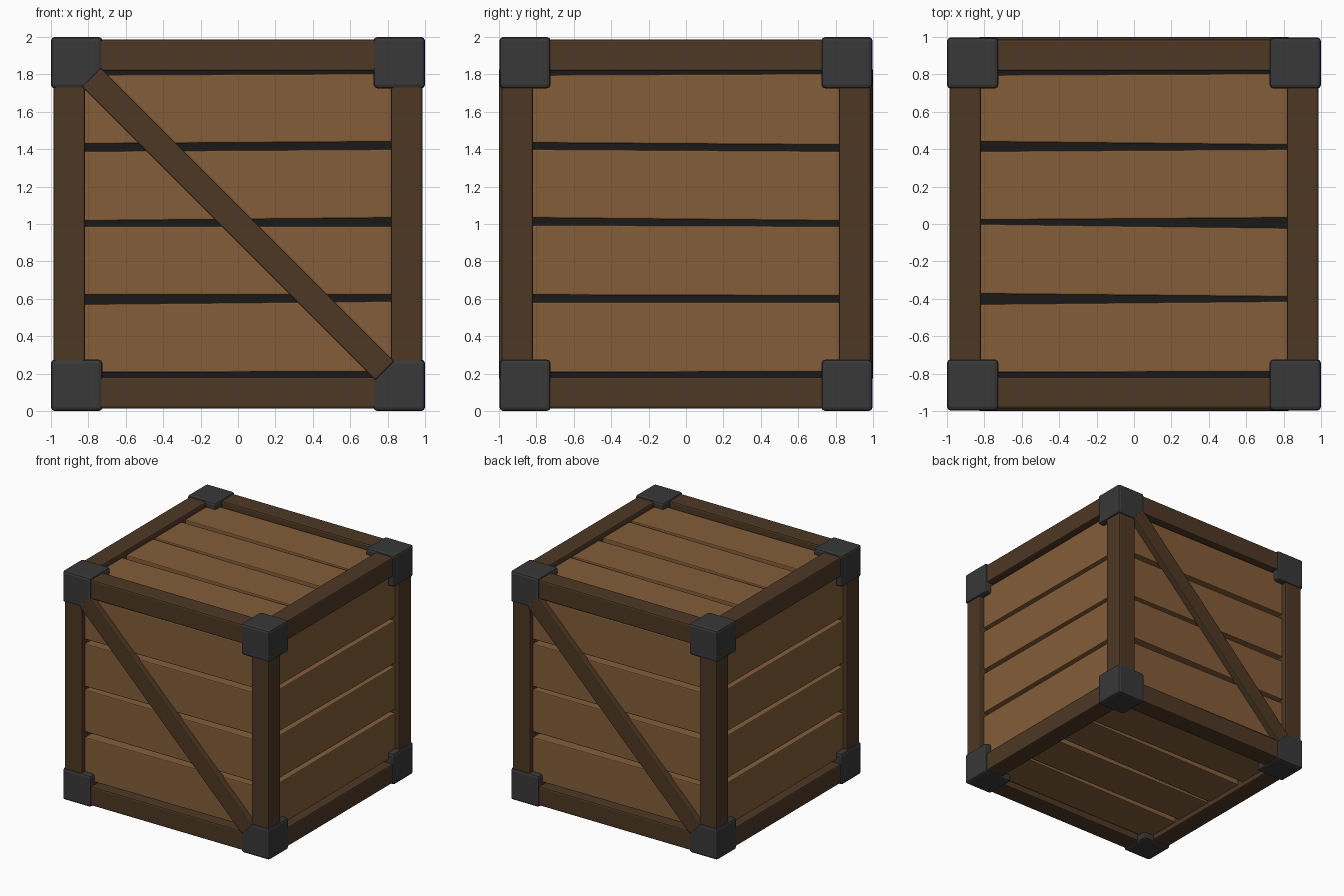
import bpy, bmesh
from math import radians, sqrt
from mathutils import Matrix, Vector

if "Cube" in bpy.data.objects:
    bpy.data.objects.remove(bpy.data.objects["Cube"])


def material(name, rgb):
    m = bpy.data.materials.new(name)
    m.diffuse_color = (*rgb, 1)
    m.use_nodes = True
    m.node_tree.nodes["Principled BSDF"].inputs["Base Color"].default_value = m.diffuse_color
    return m


PLANK = material("plank_wood", (0.23, 0.11, 0.04))
FRAME = material("frame_wood", (0.075, 0.04, 0.018))
IRON = material("dark_iron", (0.04, 0.04, 0.04))
CORE = material("dark_core", (0.01, 0.009, 0.008))
CENTRE = Matrix.Translation((0, 0, 1))


def finish(name, bm, mat, bevel, segments=2):
    bmesh.ops.recalc_face_normals(bm, faces=bm.faces)
    me = bpy.data.meshes.new(name)
    bm.to_mesh(me)
    bm.free()
    me.materials.append(mat)
    ob = bpy.data.objects.new(name, me)
    bpy.context.collection.objects.link(ob)
    if bevel:
        mod = ob.modifiers.new("bevel", 'BEVEL')
        mod.width, mod.segments = bevel, segments
    return ob


def box(name, centre, size, mat, bevel, matrix=CENTRE):
    bm = bmesh.new()
    bmesh.ops.create_cube(bm, size=1, matrix=matrix @ Matrix.Translation(centre)
                          @ Matrix.Diagonal((*size, 1)))
    return finish(name, bm, mat, bevel)


def plank(name, quad, w0, w1, matrix):
    bm = bmesh.new()
    bottom = [bm.verts.new(matrix @ Vector((u, v, w0))) for u, v in quad]
    top = [bm.verts.new(matrix @ Vector((u, v, w1))) for u, v in quad]
    bm.faces.new(bottom)
    bm.faces.new(top)
    for i in range(4):
        j = (i + 1) % 4
        bm.faces.new((bottom[i], bottom[j], top[j], top[i]))
    return finish(name, bm, PLANK, 0.008)


# dark core behind the gaps
box("inner_core", (0, 0, 0), (1.71, 1.71, 1.71), CORE, 0)

# side orientations: local x along planks, local y across them, local z outward
front = Matrix.Rotation(radians(90), 4, 'X')
def turn(deg):
    return CENTRE @ Matrix.Rotation(radians(deg), 4, 'Z') @ front


# uneven gaps per side: (left low, left high, right low, right high)
G_FRONT = [(-.428, -.38, -.412, -.38), (-.011, .016, -.011, .032), (.39, .428, .40, .439)]
G_RIGHT = [(-.417, -.38, -.417, -.385), (-.005, .032, -.011, .016), (.40, .433, .39, .422)]
G_TOP = [(-.428, -.374, -.412, -.39), (0, .021, -.021, .032), (.39, .439, .40, .422)]
sides = {
    "front": (turn(0), G_FRONT), "right": (turn(90), G_RIGHT),
    "back": (turn(180), G_FRONT), "left": (turn(270), G_RIGHT),
    "top": (CENTRE, G_TOP),
    "bottom": (CENTRE @ Matrix.Rotation(radians(180), 4, 'X'), G_TOP),
}

# four planks on every side
for side, (mat4, gaps) in sides.items():
    rows = [(0, -.795, 0, -.79)] + gaps + [(.797, 0, .805, 0)]
    for i in range(4):
        a, b = rows[i], rows[i + 1]
        quad = [(-.82, a[1]), (.82, a[3]), (.82, b[2]), (-.82, b[0])]
        plank(f"{side}_plank_{i + 1}", quad, .83, .945, mat4)

# twelve edge beams
for axis in range(3):
    for s in (-1, 1):
        for t in (-1, 1):
            c, size = [s * .902, t * .902], [.168, .168]
            c.insert(axis, 0)
            size.insert(axis, 1.9)
            box(f"edge_beam_{'xyz'[axis]}", c, size, FRAME, 0.012)

# eight corner caps
for x in (-1, 1):
    for y in (-1, 1):
        for z in (-1, 1):
            box("corner_cap", (x * .8625, y * .8605, z * .8625), (.275, .273, .275), IRON, 0.02)

# diagonal braces on front and back
for side in ("front", "back"):
    box(f"{side}_brace", (0, 0, .965), (1.11 * 2, .142, .07), FRAME, 0.008,
        sides[side][0] @ Matrix.Rotation(radians(-45), 4, 'Z'))
